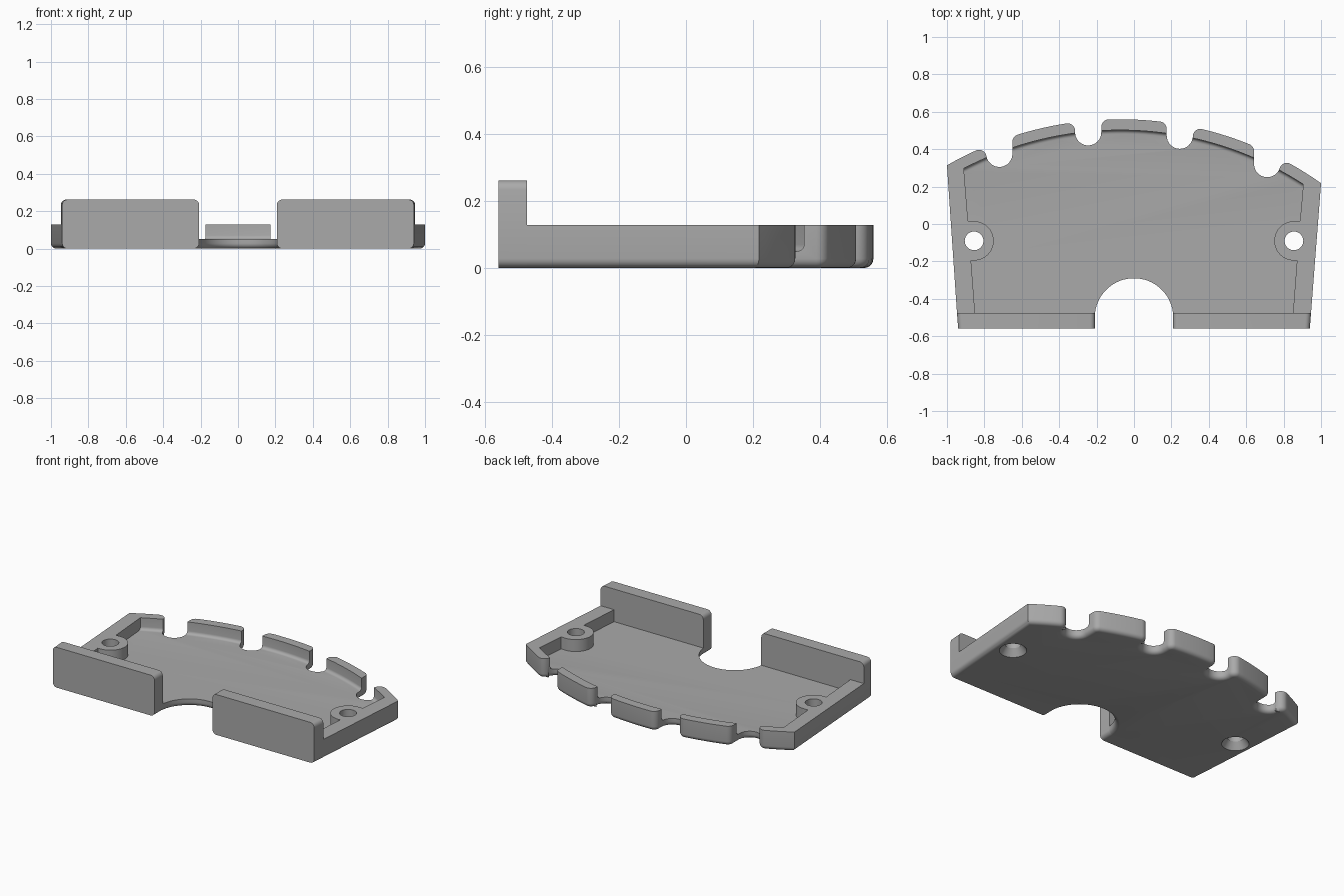
import bpy, bmesh, math
from math import sin, cos, pi, sqrt, atan2
from mathutils import Matrix

cube = bpy.data.objects.get("Cube")
if cube:
    bpy.data.objects.remove(cube, do_unlink=True)

FLOOR, RIM, WALL = 0.05, 0.128, 0.262       # heights
FRONT, STEP = -0.56, -0.475                 # front wall faces
CX, CY, R_OUT, R_IN = -0.075, -1.30, 1.86, 1.802   # curved back edge
CUT_R, CUT_Y = 0.21, -0.50                  # front half-round opening
BOSS_X, BOSS_Y, BOSS_R = 0.855, -0.09, 0.105
ROUND = 0.028

grey = bpy.data.materials.new("plain grey")
grey.use_nodes = True
grey.diffuse_color = (0.4, 0.4, 0.4, 1)
grey.node_tree.nodes["Principled BSDF"].inputs["Base Color"].default_value = (0.4, 0.4, 0.4, 1)


def arc(x, y, r, a0, a1, n):
    return [(x + r * cos(a0 + (a1 - a0) * i / n), y + r * sin(a0 + (a1 - a0) * i / n))
            for i in range(n + 1)]


def side_x(y):
    return 0.94 + (y - FRONT) * 0.0764


def back_y(x, r):
    return CY + sqrt(r * r - (x - CX) ** 2)


def prism(outline, z0, z1):
    bm = bmesh.new()
    face = bm.faces.new([bm.verts.new((x, y, z0)) for x, y in outline])
    ext = bmesh.ops.extrude_face_region(bm, geom=[face])
    top = [g for g in ext["geom"] if isinstance(g, bmesh.types.BMVert)]
    bmesh.ops.translate(bm, verts=top, vec=(0, 0, z1 - z0))
    bmesh.ops.recalc_face_normals(bm, faces=bm.faces)
    return bm


def bevel(bm, edges, size):
    bmesh.ops.bevel(bm, geom=edges, offset=size, segments=5, profile=0.5,
                    affect='EDGES', clamp_overlap=False)


def make(name, bm):
    mesh = bpy.data.meshes.new(name)
    bm.to_mesh(mesh)
    bm.free()
    mesh.materials.append(grey)
    ob = bpy.data.objects.new(name, mesh)
    bpy.context.collection.objects.link(ob)
    return ob


def smooth(ob):
    bpy.ops.object.select_all(action='DESELECT')
    ob.select_set(True)
    bpy.context.view_layer.objects.active = ob
    bpy.ops.object.shade_smooth_by_angle(angle=math.radians(32))


def notch(x, y, r=0.07, f=0.04):
    """Round notch with softened mouth, traced from right to left."""
    points = []
    for s in (1, -1):
        d = r + f
        for _ in range(10):
            fx = x + s * d
            fy = back_y(fx, R_OUT - f)
            drop = min(0, fy - y)
            d = sqrt((r + f) ** 2 - drop ** 2)
        lean = atan2(-drop, d)
        radial = atan2(fy - CY, fx - CX)
        if s > 0:
            points += arc(fx, fy, f, radial, pi - lean, 7)
            start = -lean
        else:
            points += arc(x, y, r, start, -pi + lean, 16)
            points += arc(fx, fy, f, lean, radial, 7)
    return points


# Tray outline: sides, notched back curve, half-round front opening
half = sqrt(CUT_R ** 2 - (STEP - CUT_Y) ** 2)
outline = [(half, STEP), (side_x(STEP), STEP), (1, back_y(1, R_OUT))]


def follow_back(to):
    a0 = atan2(outline[-1][1] - CY, outline[-1][0] - CX)
    a1 = atan2(to[1] - CY, to[0] - CX)
    outline.extend(arc(CX, CY, R_OUT, a0, a1, 6)[1:-1])


for nx, ny in ((0.712, 0.32), (0.245, 0.472), (-0.245, 0.49), (-0.72, 0.375)):
    pts = notch(nx, ny)
    follow_back(pts[0])
    outline += pts
corner = (-1, back_y(-1, R_OUT))
follow_back(corner)
outline += [corner, (-side_x(STEP), STEP)]
tilt = math.asin((STEP - CUT_Y) / CUT_R)
outline += arc(0, CUT_Y, CUT_R, pi - tilt, tilt, 32)[:-1]

bm = prism(outline, 0, RIM)
bevel(bm, [e for e in bm.edges if all(v.co.z < 1e-5 for v in e.verts)
           and not all(abs(v.co.y - STEP) < 1e-5 for v in e.verts)], ROUND)
tray = make("tray", bm)

# Pocket cutter: leaves the rim and the two screw bosses
def inner_x(y):
    return 0.85 + (y - STEP) * 0.0764


def boss_side(s):
    lo, hi = BOSS_Y - BOSS_R, BOSS_Y + BOSS_R
    half_round = [(s * (2 * BOSS_X - x), y) for x, y in
                  arc(BOSS_X, BOSS_Y, BOSS_R, -pi / 2, pi / 2, 20)]
    pts = [(s * inner_x(-0.6), -0.6), (s * inner_x(lo), lo)] + half_round
    return pts + [(s * inner_x(hi), hi)]


xr, xl = 0.905, -0.91
a0 = atan2(back_y(xr, R_IN) - CY, xr - CX)
a1 = atan2(back_y(xl, R_IN) - CY, xl - CX)
pocket = boss_side(1) + arc(CX, CY, R_IN, a0, a1, 40) + boss_side(-1)[::-1]
bm = prism(pocket, FLOOR, 0.4)
bevel(bm, [e for e in bm.edges if all(v.co.z < FLOOR + 1e-5 and
      abs(sqrt((v.co.x - CX) ** 2 + (v.co.y - CY) ** 2) - R_IN) < 1e-4 for v in e.verts)], 0.02)
cutters = [make("pocket_cutter", bm)]

# Countersunk screw hole cutters
for s in (1, -1):
    for name, r1, r2, z0, z1 in (("hole", 0.05, 0.05, -0.1, 0.3),
                                 ("countersink", 0.088, 0.05, -0.01, 0.045)):
        bm = bmesh.new()
        bmesh.ops.create_cone(bm, cap_ends=True, segments=40, radius1=r1, radius2=r2,
                              depth=z1 - z0,
                              matrix=Matrix.Translation((s * BOSS_X, BOSS_Y, (z0 + z1) / 2)))
        cutters.append(make(name + "_cutter", bm))

for c in cutters:
    c.hide_render = True
    mod = tray.modifiers.new(c.name, 'BOOLEAN')
    mod.operation, mod.solver, mod.object = 'DIFFERENCE', 'EXACT', c
bpy.context.view_layer.update()
cut_mesh = bpy.data.meshes.new_from_object(
    tray.evaluated_get(bpy.context.evaluated_depsgraph_get()))
tray.modifiers.clear()
tray.data = cut_mesh
for c in cutters:
    bpy.data.objects.remove(c, do_unlink=True)
smooth(tray)

# Tall front walls with rounded ends, following the slanted sides
for name, s in (("left_front_wall", 1), ("right_front_wall", -1)):
    bm = prism([(s * half, FRONT), (s * side_x(FRONT), FRONT),
                (s * side_x(STEP), STEP), (s * half, STEP)], 0, WALL)
    bevel(bm, [e for e in bm.edges if abs(e.verts[0].co.y - e.verts[1].co.y) > 0.01], ROUND)
    smooth(make(name, bm))
